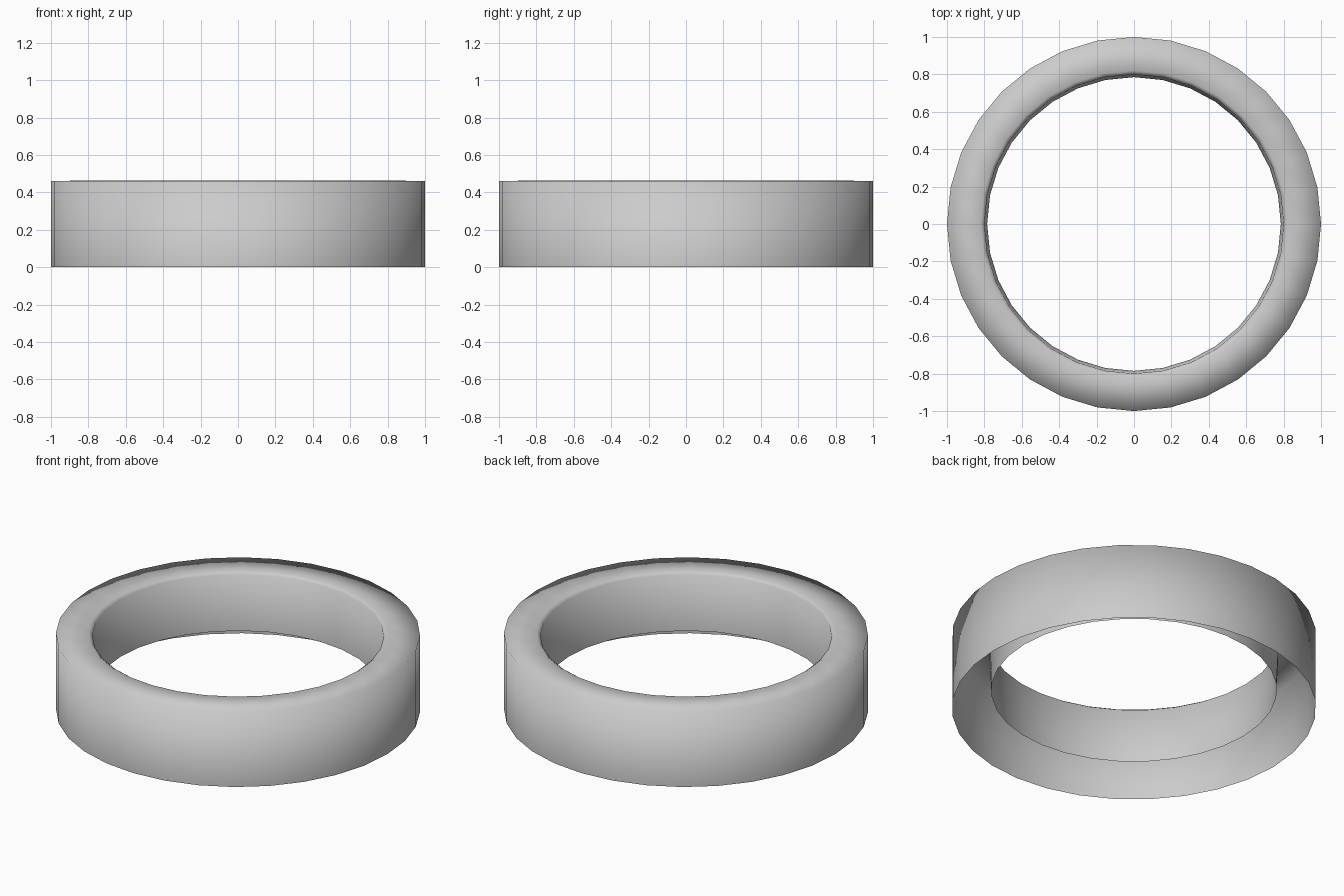
import bpy, bmesh
from math import cos, sin, tau

if "Cube" in bpy.data.objects:
    bpy.data.objects.remove(bpy.data.objects["Cube"])

SEGMENTS = 32

# Ring cross-section (radius, height): outer wall, top, inner lip, inner wall; open underneath
PROFILE = [(1.0, 0.0), (1.0, 0.46), (0.82, 0.464), (0.80, 0.45), (0.785, 0.115)]


def lathe(name, profile, segments):
    bm = bmesh.new()
    rings = [[bm.verts.new((r * cos(tau * i / segments), r * sin(tau * i / segments), z))
              for i in range(segments)] for r, z in profile]
    for low, high in zip(rings, rings[1:]):
        for i in range(segments):
            j = (i + 1) % segments
            face = bm.faces.new((low[i], low[j], high[j], high[i]))
            face.smooth = True
    mesh = bpy.data.meshes.new(name)
    bm.to_mesh(mesh)
    bm.free()
    obj = bpy.data.objects.new(name, mesh)
    bpy.context.collection.objects.link(obj)
    return obj


# Hollow ring shell
lathe("ring_shell", PROFILE, SEGMENTS)
